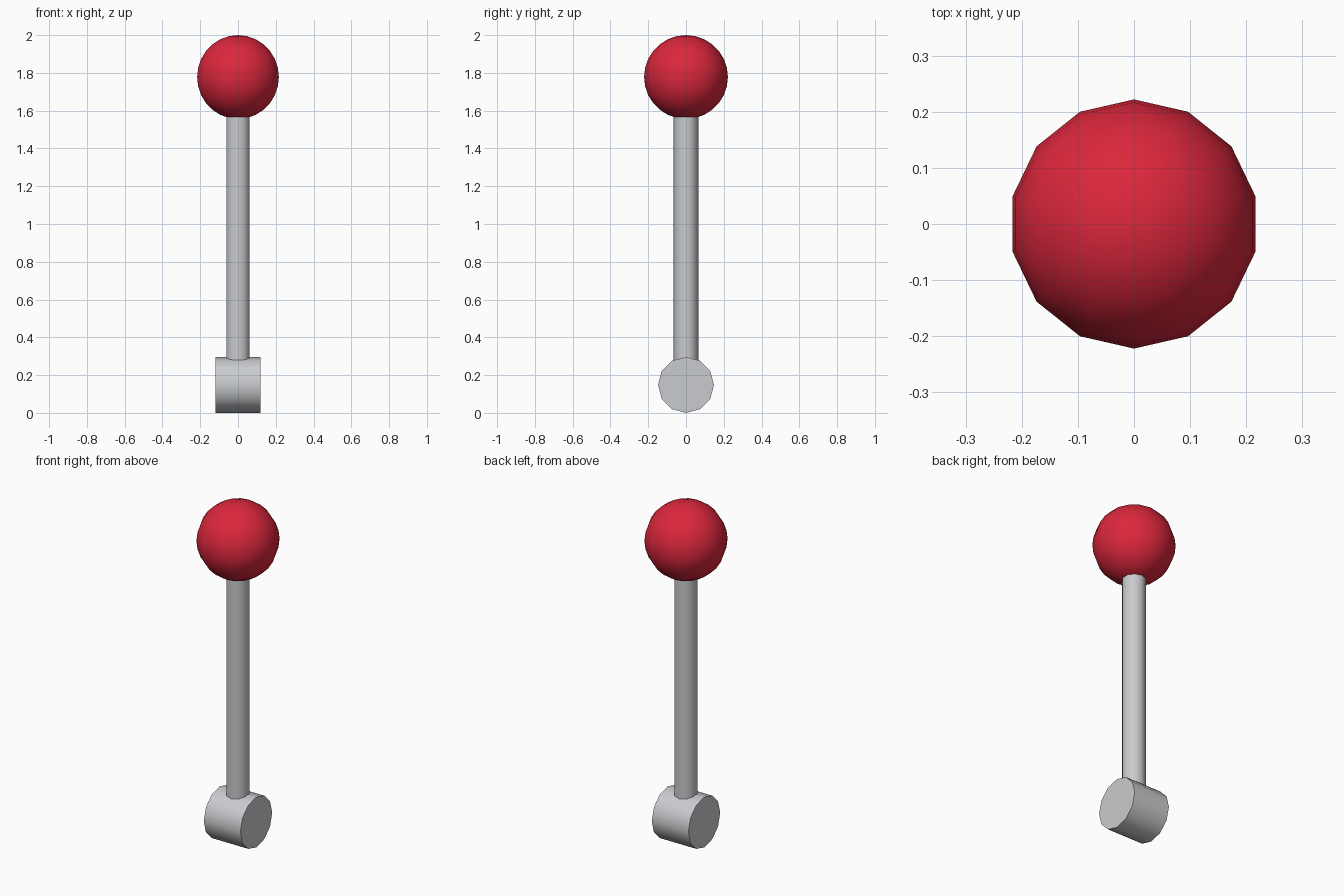
import bpy
import math

if "Cube" in bpy.data.objects:
    bpy.data.objects.remove(bpy.data.objects["Cube"], do_unlink=True)


def make_material(name, rgb):
    mat = bpy.data.materials.new(name)
    mat.use_nodes = True
    color = (*rgb, 1.0)
    mat.diffuse_color = color
    mat.node_tree.nodes["Principled BSDF"].inputs["Base Color"].default_value = color
    return mat


red = make_material("red", (0.71, 0.02, 0.045))
grey = make_material("light grey", (0.59, 0.60, 0.62))


def finish(name, mat):
    obj = bpy.context.object
    obj.name = name
    obj.data.materials.append(mat)
    bpy.ops.object.transform_apply(location=False, rotation=True, scale=True)
    bpy.ops.object.shade_smooth_by_angle(angle=math.radians(50))


# Pivot barrel lying along x
pivot_radius = 0.148
bpy.ops.mesh.primitive_cylinder_add(
    vertices=12, radius=pivot_radius, depth=0.238,
    location=(0, 0, pivot_radius), rotation=(0, math.pi / 2, 0))
finish("pivot_barrel", grey)

# Shaft from the pivot up into the knob
knob_radius = 0.222
knob_z = 2 - knob_radius
bpy.ops.mesh.primitive_cylinder_add(
    vertices=10, radius=0.065, depth=knob_z - pivot_radius,
    location=(0, 0, (knob_z + pivot_radius) / 2))
finish("shaft", grey)

# Round knob
bpy.ops.mesh.primitive_uv_sphere_add(
    segments=14, ring_count=14, radius=knob_radius, location=(0, 0, knob_z))
finish("knob", red)
